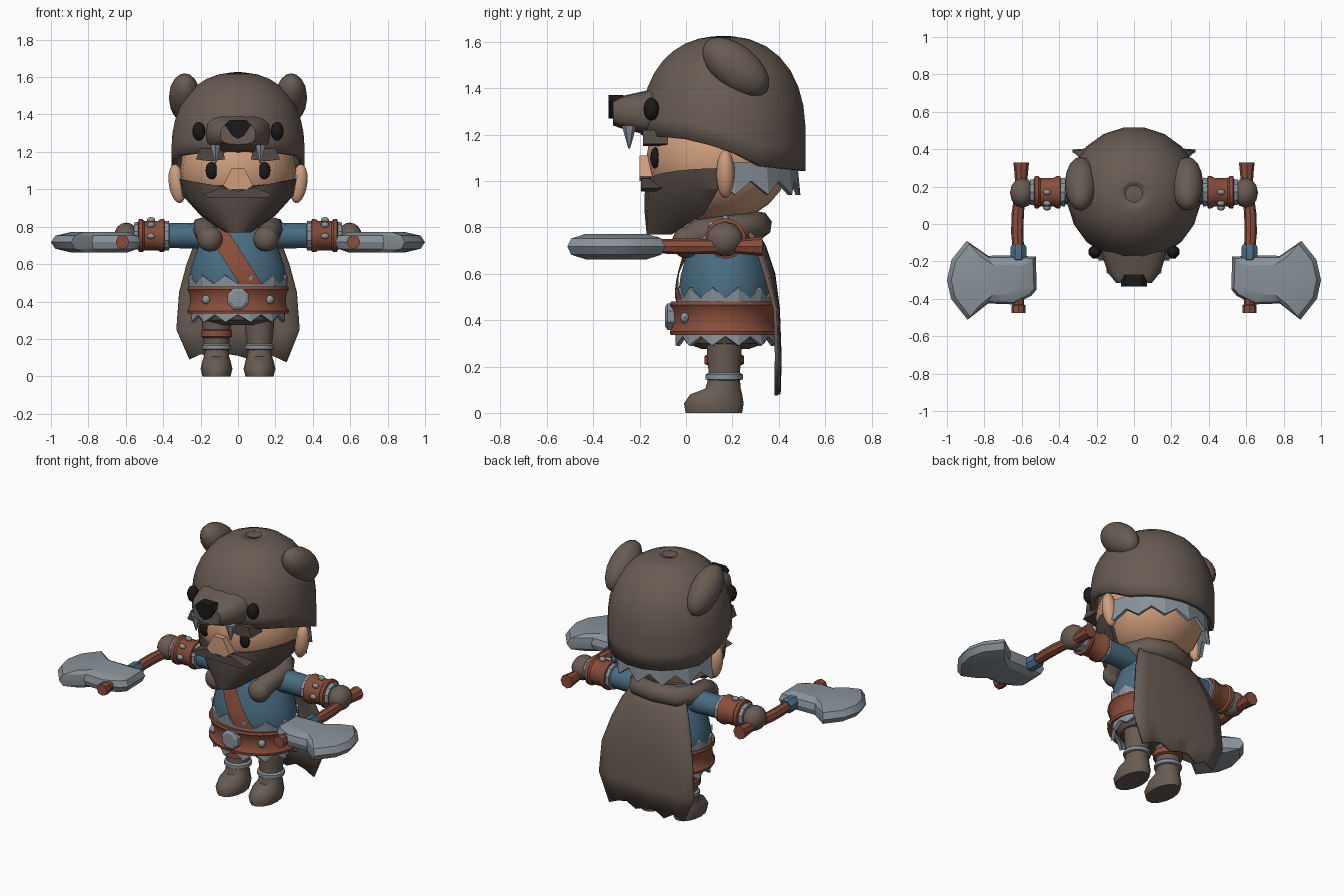
import bpy, bmesh, math
from mathutils import Matrix, Euler, Vector

if "Cube" in bpy.data.objects:
    bpy.data.objects.remove(bpy.data.objects["Cube"])

COLS = {"fur_brown": (.14, .107, .087), "beard_brown": (.085, .067, .056), "skin": (.62, .34, .2),
        "leather": (.25, .075, .043), "cloth_blue": (.065, .15, .22), "metal": (.25, .29, .325),
        "black": (.01, .01, .011)}
MATS = {}
for k, c in COLS.items():
    MATS[k] = bpy.data.materials.new(k)
    MATS[k].diffuse_color = (*c, 1)
TAU = 2 * math.pi
CY = .17  # body axis in y


def finish(name, bm, mat, angle=35, solid=0):
    bmesh.ops.recalc_face_normals(bm, faces=bm.faces)
    me = bpy.data.meshes.new(name)
    bm.to_mesh(me)
    bm.free()
    ob = bpy.data.objects.new(name, me)
    bpy.context.collection.objects.link(ob)
    me.materials.append(MATS[mat])
    bpy.ops.object.select_all(action='DESELECT')
    ob.select_set(True)
    bpy.context.view_layer.objects.active = ob
    if angle:
        bpy.ops.object.shade_smooth_by_angle(angle=math.radians(angle))
    if solid:
        m = ob.modifiers.new("thickness", 'SOLIDIFY')
        m.thickness = solid
        m.offset = -1
    return ob


def loft(name, rings, mat, caps=True, closed=True, angle=35, solid=0):
    bm = bmesh.new()
    vs = [[bm.verts.new(p) for p in r] for r in rings]
    n = len(rings[0])
    for a, b in zip(vs, vs[1:]):
        for i in range(n if closed else n - 1):
            j = (i + 1) % n
            bm.faces.new((a[i], a[j], b[j], b[i]))
    if caps:
        bm.faces.new(vs[0])
        bm.faces.new(vs[-1])
    return finish(name, bm, mat, angle, solid)


def lathe(name, prof, mat, c, axis='z', n=16, sx=1, sy=1, caps=True, angle=35):
    # prof: (radius, distance along axis)
    rings = []
    for r, h in prof:
        ring = []
        for i in range(n):
            a = TAU * (i + .5) / n
            u, v = r * sx * math.cos(a), r * sy * math.sin(a)
            p = {'z': (u, v, h), 'x': (h, u, v), 'y': (u, h, v)}[axis]
            ring.append(Vector(p) + Vector(c))
        rings.append(ring)
    return loft(name, rings, mat, caps, angle=angle)


def ball(name, loc, scale, mat, rot=(0, 0, 0), seg=16, rings=10):
    bm = bmesh.new()
    bmesh.ops.create_uvsphere(bm, u_segments=seg, v_segments=rings, radius=1)
    bm.transform(Matrix.LocRotScale(Vector(loc), Euler(rot), Vector(scale)))
    return finish(name, bm, mat, 50)


def plate(name, pts, y0, y1, mat):
    return loft(name, [[(x, y, z) for x, z in pts] for y in (y0, y1)], mat, angle=0)


def zigzag(name, c, rx, ry, zbase, zin, zout, n, a0=0, a1=TAU):
    full = abs(a1 - a0 - TAU) < .01
    angs = [a0 + (a1 - a0) * i / n for i in range(n if full else n + 1)]
    top, tip = [], []
    for i, a in enumerate(angs):
        ca, sa, k = math.cos(a), math.sin(a), (1.04 if i % 2 else .99)
        top.append((c[0] + rx * ca, c[1] + ry * sa, zbase))
        tip.append((c[0] + rx * k * ca, c[1] + ry * k * sa, zout if i % 2 else zin))
    return loft(name, [top, tip], "metal", False, full, 0, .02)


# ---- head
ball("head", (0, .14, 1.1), (.31, .31, .28), "skin", seg=20, rings=12)
plate("nose", [(-.035, 1.11), (.035, 1.11), (.08, 1.02), (.05, 1.0), (-.05, 1.0), (-.08, 1.02)], -.2, -.12, "skin")
rings = []
for z, hw, yf, yb, lift in ((.77, .07, -.17, -.06, 0), (.86, .2, -.178, .08, 0),
                            (.945, .295, -.178, .14, .02), (1.0, .315, -.17, .15, .055)):
    rings.append([(hw * math.cos(math.pi * i / 10), yb - (yb - yf) * math.sin(math.pi * i / 10),
                   z + lift * abs(math.cos(math.pi * i / 10))) for i in range(11)])
loft("beard", rings, "beard_brown", angle=25)
plate("moustache", [(0, .99), (.09, 1.01), (.19, .97), (.15, .955), (-.15, .955), (-.19, .97), (-.09, 1.01)],
      -.195, -.1, "beard_brown")
for s in (1, -1):
    ball("eye", (s * .14, -.133, 1.1), (.033, .02, .046), "black")
    ball("ear", (s * .325, .17, 1.03), (.045, .04, .105), "skin", (0, s * .15, 0))
    plate("eyebrow", [(s * x, z) for x, z in ((.07, 1.16), (.08, 1.215), (.2, 1.22), (.225, 1.16), (.15, 1.15))],
          -.185, -.08, "beard_brown")


# ---- bear hood
def edge(y):
    pts = ((-.3, 1.21), (0, 1.18), (.2, 1.13), (.27, 1.07), (.6, 1.035))
    for (ya, za), (yb, zb) in zip(pts, pts[1:]):
        if y <= yb:
            return za + (zb - za) * (y - ya) / (yb - ya)


def hood_r(z):
    return .36 * (1 - max(0, min(1, (z - 1.2) / .425)) ** 2.3) ** (1 / 2.3)


rings = []
for k in range(10):
    ring = []
    for i in range(20):
        a = TAU * (i + .5) / 20
        zb = edge(.16 + .36 * math.sin(a))
        z = zb + (1.624 - zb) * math.sin(math.pi / 2 * k / 9.3)
        r = hood_r(z)
        ring.append((r * math.cos(a), .16 + r * math.sin(a), z))
    rings.append(ring)
hood = loft("bear_hood", rings, "fur_brown", False, angle=40, solid=.03)
lathe("hood_crown", [(hood_r(1.615), 1.615), (.02, 1.626)], "fur_brown", (0, .16, 0), n=20)
zigzag("hood_fringe", (0, .15), .325, .33, 1.08, 1.0, .94, 14, -.05, math.pi + .05)
rings = []
for y, hw, z0, z1 in ((-.08, .18, 1.19, 1.42), (-.17, .17, 1.2, 1.39), (-.26, .14, 1.22, 1.37), (-.315, .095, 1.24, 1.35)):
    ring = []
    for i in range(16):
        ca, sa = math.cos(TAU * i / 16), math.sin(TAU * i / 16)
        ring.append((hw * math.copysign(abs(ca) ** .7, ca), y,
                     (z0 + z1) / 2 + (z1 - z0) / 2 * math.copysign(abs(sa) ** .7, sa)))
    rings.append(ring)
loft("bear_snout", rings, "fur_brown")
plate("bear_nose", [(-.07, 1.345), (-.045, 1.37), (.045, 1.37), (.07, 1.345), (.03, 1.285), (0, 1.27), (-.03, 1.285)],
      -.335, -.27, "black")
for s in (1, -1):
    ball("bear_eye", (s * .21, -.15, 1.31), (.035, .033, .05), "black", (0, 0, s * .6))
    ball("bear_ear", (s * .285, .215, 1.49), (.085, .17, .095), "fur_brown", (-.68, 0, 0))
    lathe("fang", [(.004, 1.14), (.032, 1.24)], "metal", (s * .12, -.245, 0), n=6, angle=0)

# ---- body
BODY = [(.12, .275), (.2, .3), (.235, .36), (.255, .46), (.262, .52), (.25, .59), (.215, .69), (.175, .77), (.1, .85)]


def body_r(z):
    for (ra, za), (rb, zb) in zip(BODY, BODY[1:]):
        if z <= zb:
            return ra + (rb - ra) * (z - za) / (zb - za)
    return .1


lathe("tunic", BODY[2:], "cloth_blue", (0, CY, 0), n=24, sy=.78)
lathe("trousers", BODY[:3], "fur_brown", (0, CY, 0), n=24, sy=.85)
lathe("belt", [(.25, .345), (.272, .335), (.275, .35), (.262, .37), (.258, .41), (.262, .445), (.275, .465), (.27, .48), (.24, .475)],
      "leather", (0, CY - .005, 0), n=24, sy=.86)
zigzag("belt_trim_top", (0, CY), .263, .212, .465, .495, .54, 24)
zigzag("belt_trim_bottom", (0, CY), .25, .215, .36, .33, .29, 24)
lathe("buckle", [(.045, -.09), (.062, -.08), (.062, -.04)], "metal", (0, 0, .415), 'y', 8, angle=0)
for s in (1, -1):
    ball("belt_stud", (s * .17, -.005, .41), (.024, .02, .024), "metal", seg=8, rings=6)
for side, nm in ((-1, "front"), (1, "back")):  # diagonal chest strap
    rings = []
    for k in range(9):
        z = .49 + .04 * k
        ring = []
        for w in (-.06, -.02, .02, .06):
            x = -(z - .6) / 1.55 + w
            r = body_r(z) + .012
            ring.append((x, CY + side * .8 * math.sqrt(max(.0004, r * r - x * x)), z))
        rings.append(ring)
    loft("strap_" + nm, rings, "leather", False, False)

# ---- cape and collar
rings = []
for z, hw, y in ((.82, .17, .29), (.72, .23, .345), (.6, .275, .385), (.45, .315, .405), (.25, .33, .412), (.09, .26, .41)):
    ring = []
    for i in range(9):
        t = i / 4 - 1
        low = (0, .03, -.01, .03, .02, .0, .03, .015, -.015)[i] if z < .1 else 0
        ring.append((hw * t, y - .035 * t * t * (1 if z > .5 else .4), z + low))
    rings.append(ring)
loft("cape", rings, "fur_brown", False, False, solid=.015)
cu = bpy.data.curves.new("fur_collar", 'CURVE')
cu.dimensions = '3D'
cu.bevel_depth, cu.bevel_resolution, cu.use_fill_caps, cu.resolution_u = .062, 2, True, 4
half = ((.15, -.005, .73), (.17, .06, .775), (.19, .18, .79), (.13, .28, .8))
path = list(half) + [(0, .31, .81)] + [(-x, y, z) for x, y, z in reversed(half)]
sp = cu.splines.new('POLY')
sp.points.add(len(path) - 1)
for p, co in zip(sp.points, path):
    p.co = (*co, 1)
cu.materials.append(MATS["fur_brown"])
sp.use_smooth = True
bpy.context.collection.objects.link(bpy.data.objects.new("fur_collar", cu))

for s in (1, -1):
    ball("collar_end", (s * .15, .0, .735), (.068, .06, .068), "fur_brown")
    # ---- legs
    rings = []
    for z, yc, rx, ry in ((0, .12, .075, .125), (.04, .12, .085, .132), (.08, .13, .076, .115), (.105, .16, .068, .078),
                          (.16, .165, .066, .068), (.24, .165, .075, .075), (.32, .165, .08, .08)):
        rings.append([(s * .115 + rx * math.cos(TAU * i / 14), yc + ry * math.sin(TAU * i / 14), z) for i in range(14)])
    loft("boot_and_leg", rings, "fur_brown", angle=50)
    lathe("ankle_ring", [(.066, .14), (.08, .145), (.08, .165), (.066, .175)], "metal", (s * .115, .165, 0), n=14)
    # ---- arms
    def along(name, prof, mat, n=14):
        lathe(name, [(r, s * h) for r, h in prof], mat, (0, CY, .752), 'x', n)
    along("sleeve", [(.075, .1), (.068, .25), (.066, .4)], "cloth_blue")
    along("cuff_ring", [(.06, .365), (.08, .37), (.078, .4)], "metal", 10)
    along("cuff", [(.07, .39), (.088, .395), (.088, .415), (.078, .43), (.078, .5), (.088, .51), (.088, .53), (.07, .535)], "leather")
    along("wrist_ring", [(.05, .52), (.076, .525), (.07, .555)], "metal", 10)
    for y, z in ((CY, .836), (CY - .06, .81), (CY - .083, .75)):
        ball("cuff_stud", (s * .465, y, z), (.022, .016, .016), "metal", seg=8, rings=6)
    ball("hand", (s * .597, CY - .003, .748), (.066, .08, .074), "fur_brown", seg=12, rings=8)
    # ---- axe
    rings = []
    for x, y, r in ((.603, .33, .042), (.603, .27, .036), (.605, .2, .03), (.622, .05, .033), (.624, -.05, .033),
                    (.618, -.14, .03), (.617, -.43, .03), (.617, -.435, .037), (.617, -.475, .037)):
        rings.append([(s * (x + r * math.cos(TAU * i / 8)), y, .718 + r * math.sin(TAU * i / 8)) for i in range(8)])
    loft("axe_handle", rings, "leather")
    lathe("axe_wrap", [(.036, -.2), (.046, -.19), (.046, -.125), (.038, -.11)], "cloth_blue", (s * .618, 0, .718), 'y', 8)
    out = [(.525, -.175), (.64, -.168), (.78, -.17), (.895, -.09), (.975, -.19), (1, -.3), (.978, -.4),
           (.89, -.512), (.78, -.425), (.64, -.43), (.55, -.385), (.52, -.35)]
    rings = []
    for k, h in ((.62, -.055), (.92, -.035), (1, 0), (.92, .035), (.62, .055)):
        rings.append([(s * (.71 + (x - .71) * k), -.3 + (y + .3) * k, .717 + h) for x, y in out])
    loft("axe_blade", rings, "metal", angle=25)
lathe("shin_band", [(.072, .205), (.086, .212), (.086, .245), (.075, .25)], "leather", (-.115, .165, 0), n=14)

for m in bpy.data.materials:
    if m.users and not m.is_grease_pencil:
        m.use_nodes = True
        m.node_tree.nodes["Principled BSDF"].inputs["Base Color"].default_value = m.diffuse_color
